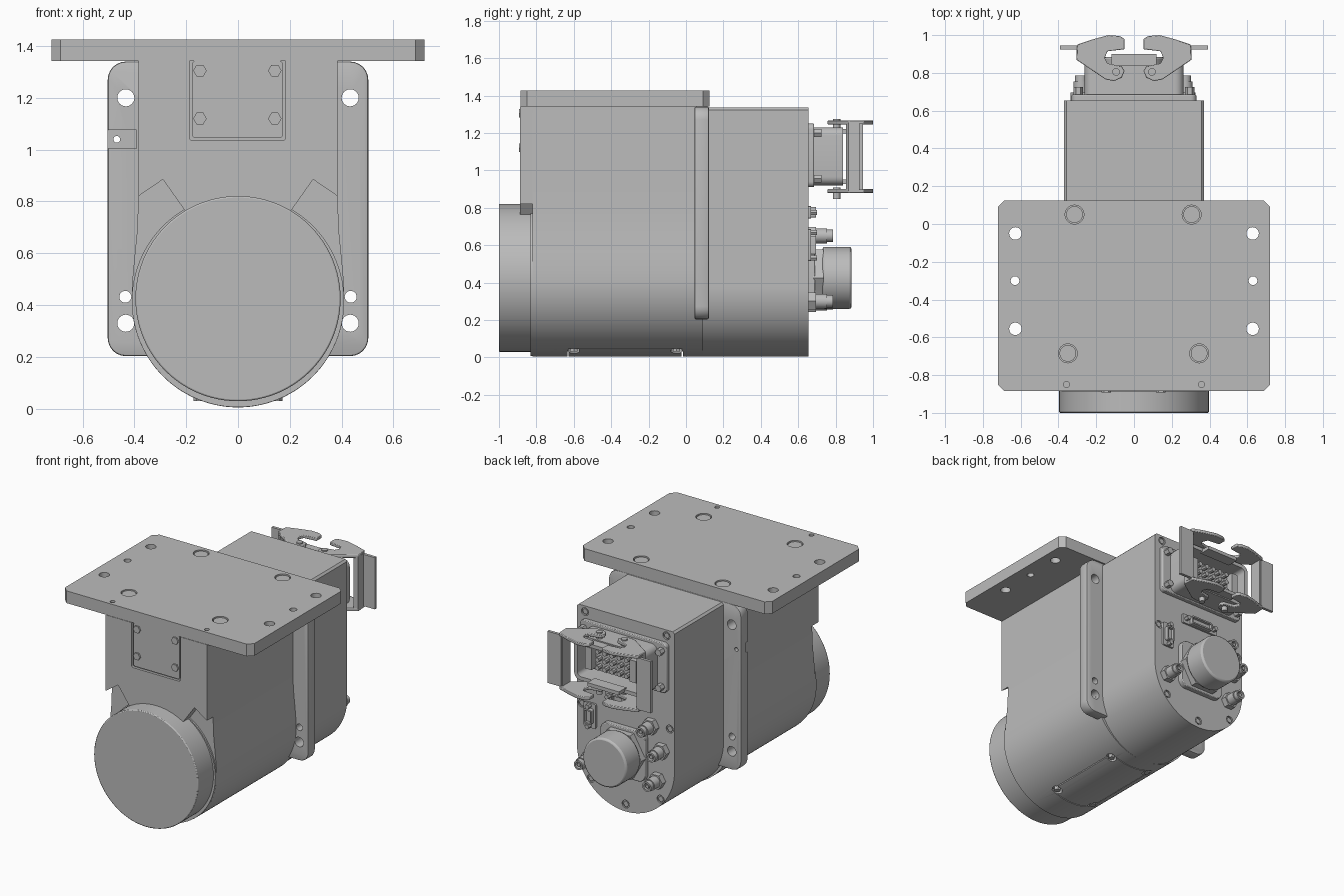
import bpy, bmesh
from math import sin, cos, pi, radians
from mathutils import Vector

cube = bpy.data.objects.get("Cube")
if cube:
    bpy.data.objects.remove(cube, do_unlink=True)

GREY = (0.5, 0.5, 0.5, 1)
mat = bpy.data.materials.new("machine grey")
mat.use_nodes = True
mat.diffuse_color = GREY
mat.node_tree.nodes["Principled BSDF"].inputs["Base Color"].default_value = GREY


def place(axis, u, v, t):
    return {"x": (t, u, v), "y": (u, t, v), "z": (u, v, t)}[axis]


def prism(name, pts, axis, a, b, bevel=0):
    """Extrude a closed 2D outline along an axis from a to b."""
    bm = bmesh.new()
    base = bm.faces.new([bm.verts.new(place(axis, u, v, a)) for u, v in pts])
    ext = bmesh.ops.extrude_face_region(bm, geom=[base])["geom"]
    move = Vector(place(axis, 0, 0, b - a))
    bmesh.ops.translate(bm, vec=move, verts=[e for e in ext if isinstance(e, bmesh.types.BMVert)])
    bmesh.ops.recalc_face_normals(bm, faces=bm.faces[:])
    me = bpy.data.meshes.new(name)
    bm.to_mesh(me)
    bm.free()
    me.materials.append(mat)
    ob = bpy.data.objects.new(name, me)
    bpy.context.collection.objects.link(ob)
    if bevel:
        mod = ob.modifiers.new("edge", "BEVEL")
        mod.width, mod.segments = bevel, 2
        mod.limit_method, mod.angle_limit = "ANGLE", radians(40)
    return ob


def circle(cu, cv, r, n=32):
    return [(cu + r * cos(2 * pi * i / n), cv + r * sin(2 * pi * i / n)) for i in range(n)]


def rect(u0, u1, v0, v1, r=0, n=6):
    if not r:
        return [(u0, v0), (u1, v0), (u1, v1), (u0, v1)]
    pts = []
    for k, (cu, cv) in enumerate([(u1 - r, v1 - r), (u0 + r, v1 - r), (u0 + r, v0 + r), (u1 - r, v0 + r)]):
        for i in range(n + 1):
            t = (k + i / n) * pi / 2
            pts.append((cu + r * cos(t), cv + r * sin(t)))
    return pts


def mirror(half):
    return half + [(-u, v) for u, v in reversed(half) if abs(u) > 1e-5]


def cut(ob, cutters):
    for c in cutters:
        mod = ob.modifiers.new("cut", "BOOLEAN")
        mod.operation, mod.solver, mod.object = "DIFFERENCE", "EXACT", c
    bpy.context.view_layer.update()
    deps = bpy.context.evaluated_depsgraph_get()
    me = bpy.data.meshes.new_from_object(ob.evaluated_get(deps))
    ob.modifiers.clear()
    ob.data = me
    for c in cutters:
        bpy.data.objects.remove(c, do_unlink=True)
    return ob


def holes(axis, spots, r, a, b):
    return [prism("cutter", circle(u, v, r, 24), axis, a, b) for u, v in spots]


# Top mounting plate with chamfered corners, through holes and counterbores
plate = prism("mounting_plate", rect(-.72, .72, -.885, .125, .035, 1), "z", 1.342, 1.426)
bores = [(-.315, .05), (.305, .05), (-.35, -.685), (.345, -.685)]
sides = (-1, 1)
cut(plate, holes("z", [(s * .628, y) for s in sides for y in (-.05, -.555)], .033, 1.3, 1.5)
    + holes("z", [(s * .63, -.3) for s in sides], .023, 1.3, 1.5)
    + holes("z", [(s * .358, -.85) for s in sides], .016, 1.3, 1.5)
    + holes("z", bores, .05, 1.405, 1.5))
for u, v in bores:
    prism("plate_bolt", circle(u, v, .044), "z", 1.39, 1.42)

# Main housing: straight upper walls that swell into a round belly
half = [(.385, 1.342), (.385, .8), (.39, .68), (.402, .56), (.41, .47)]
half += [(.41 * cos(t), .415 + .41 * sin(t)) for t in [-pi / 2 * i / 28 for i in range(29)]]
body = prism("main_housing", mirror(half), "y", -.82, .09)
# Bottom cover outline and its corner pockets
grooves = [prism("cutter", rect(x - .003, x + .003, -.63, -.02), "z", -.1, .052) for x in (-.17, .17)]
grooves += [prism("cutter", rect(-.167, .167, y - .003, y + .003), "z", -.1, .03) for y in (-.63, -.02)]
corners = [(s * .15, y) for s in sides for y in (-.6, -.05)]
cut(body, grooves + holes("z", corners, .032, -.1, .055))
for u, v in corners:
    prism("bottom_screw", circle(u, v, .022, 6), "z", .03, .07)

# Raised front pad with angled lower corners and a recess for the cover
pad = prism("front_pad", mirror([(.385, 1.342), (.385, .82), (.29, .885), (.205, .765)]), "y", -.888, -.80)
cut(pad, [prism("cutter", rect(-.187, .183, 1.035, 1.4, .012), "y", -.95, -.87)])
prism("front_cover", rect(-.177, .173, 1.045, 1.342, .012), "y", -.882, -.86)
for x in (-.147, .142):
    for z in (1.12, 1.305):
        prism("cover_screw", circle(x, z, .026, 6), "y", -.893, -.87)

# Round front cap and its seat
prism("front_cap", circle(0, .425, .396, 96), "y", -1, -.8, .006)
prism("cap_seat", circle(0, .416, .41, 96), "y", -.832, -.8)

# Side flange with bolt holes and a small tab
flange = prism("side_flange", rect(-.503, .503, .203, 1.34, .07), "y", .045, .122, .008)
cut(flange, holes("y", [(s * .433, z) for s in sides for z in (.33, 1.2)], .033, 0, .2)
    + holes("y", [(s * .435, .432) for s in sides], .023, 0, .2)
    + [prism("cutter", rect(-.6, -.392, 1.005, 1.075), "y", 0, .065)]
    + holes("y", [(-.468, 1.04)], .013, 0, .2))

# Rear housing with rounded underside
half = [(.358, 1.335), (.371, 1.322)]
half += [(.371 * cos(t), .376 + .371 * sin(t)) for t in [-pi / 2 * i / 28 for i in range(29)]]
rear = prism("rear_housing", mirror(half), "y", .09, .655)
panel = [(s * x, z) for s in sides for x, z in ((.31, 1.295), (.335, .66), (.265, .16))] + [(0, .055)]
cut(rear, holes("y", panel, .027, .645, .7))
for x, z in panel:
    prism("panel_screw", circle(x, z, .02, 6), "y", .63, .652)

# Rectangular power connector: base, hollow shell, insert and contacts
prism("connector_base", rect(-.33, .33, .91, 1.25, .03), "y", .65, .685, .005)
for s in sides:
    for z in (.955, 1.2):
        prism("base_screw", circle(s * .295, z, .024, 6), "y", .68, .725)
shell = prism("connector_shell", rect(-.262, .262, .92, 1.23, .045), "y", .68, .84)
cut(shell, [prism("cutter", rect(-.238, .238, .945, 1.205, .03), "y", .70, .95)])
prism("connector_insert", rect(-.2, .2, .985, 1.165, .015), "y", .69, .77)
for x in (-.17, .17):
    prism("insert_key", rect(x - .025, x + .025, 1.0, 1.15), "y", .76, .82)
for i in range(5):
    for j in range(3):
        prism("contact", circle((i - 2) * .055, 1.02 + j * .055, .016, 8), "y", .76, .81)
for z in (.94, 1.21):
    prism("shell_guide", rect(-.12, .12, z - .012, z + .012), "y", .82, .9)

# Pair of locking levers hinged on the shell
hook = [(.05, .98), (.075, .995), (.135, 1), (.21, .98), (.3, .95), (.305, .87), (.15, .765), (.105, .757),
        (.065, .775), (.05, .81), (.065, .835), (.14, .85), (.155, .88), (.14, .915), (.05, .925)]
for s in sides:
    outline = [(s * u, v) for u, v in hook]
    for z in (.878, 1.245):
        prism("lever_arm", outline, "z", z, z + .022, .004)
        prism("lever_pin", circle(s * .095, .805, .02, 16), "z", z - .03, z + .03)
    prism("lever_bridge", [(s * u, v) for u, v in ((.28, .855), (.305, .87), (.305, .94), (.28, .94))],
          "z", .89, 1.255)
    prism("lever_handle", rect(min(s * .29, s * .393), max(s * .29, s * .393), .925, .945), "z", .895, 1.25)

# Large round connector
prism("round_connector_flange", rect(-.17, .17, .255, .595, .05), "y", .65, .69, .005)
prism("round_connector_nut", circle(0, .425, .175, 6), "y", .68, .735)
prism("round_connector_cap", circle(0, .425, .166, 48), "y", .73, .885, .012)

# Small screw-on sockets around it
for x, z in ((-.2, .65), (-.28, .5), (-.25, .29), (.27, .3)):
    prism("socket_nut", circle(x, z, .055, 6), "y", .65, .695)
    prism("socket_barrel", circle(x, z, .04, 24), "y", .69, .755)
    end = cut(prism("socket_rim", circle(x, z, .033, 24), "y", .75, .785), holes("y", [(x, z)], .022, .76, .9))
    prism("socket_core", circle(x, z, .012, 12), "y", .75, .78)

# Two small rectangular data ports with jack screws
for name, x, z, w, h in (("wide_port", 0, .775, .085, .028), ("tall_port", .265, .6, .03, .05)):
    long = w > h
    pw, ph = (w + .06, h + .005) if long else (w + .015, h + .035)
    prism(name + "_plate", rect(x - pw, x + pw, z - ph, z + ph, .01), "y", .65, .668)
    port = prism(name, rect(x - w, x + w, z - h, z + h, .01), "y", .66, .695)
    cut(port, [prism("cutter", rect(x - w + .01, x + w - .01, z - h + .01, z + h - .01), "y", .675, .8)])
    for s in sides:
        px, pz = (x + s * (w + .03), z) if long else (x, z + s * (h + .018))
        prism("jack_screw", circle(px, pz, .016, 6), "y", .66, .7)

# Smooth curved walls, keep edges crisp
bpy.ops.object.select_all(action="DESELECT")
meshes = [o for o in bpy.context.scene.objects if o.type == "MESH" and mat.name in o.data.materials]
for o in meshes:
    o.select_set(True)
bpy.context.view_layer.objects.active = meshes[0]
bpy.ops.object.shade_smooth_by_angle(angle=radians(28))
